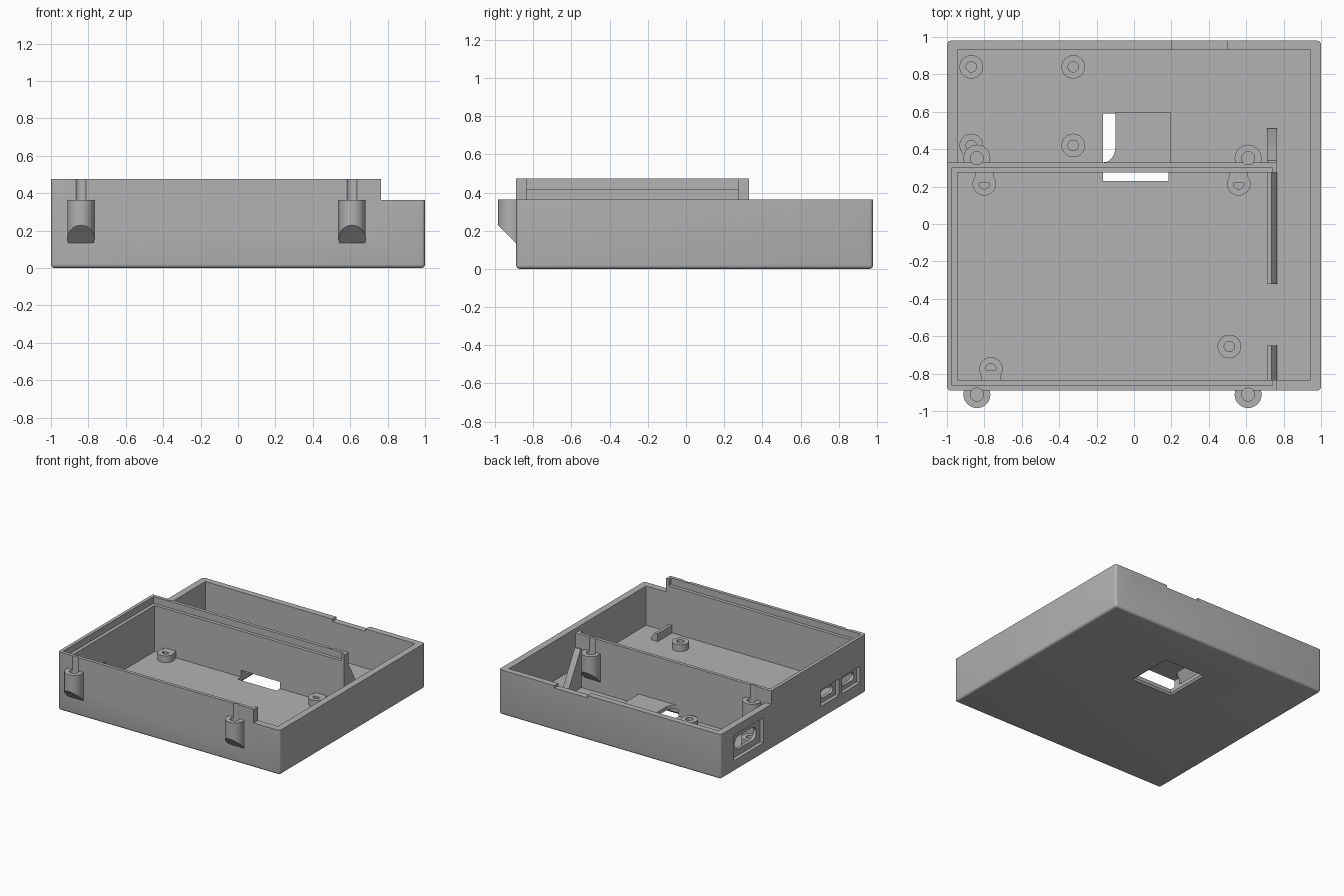
import bpy, bmesh, math
from mathutils import Vector, Matrix

if "Cube" in bpy.data.objects:
    bpy.data.objects.remove(bpy.data.objects["Cube"], do_unlink=True)

grey = bpy.data.materials.new("plain_grey")
grey.use_nodes = True
grey.diffuse_color = (0.45, 0.45, 0.45, 1)
grey.node_tree.nodes["Principled BSDF"].inputs["Base Color"].default_value = (0.45, 0.45, 0.45, 1)


def finish(name, bm):
    bmesh.ops.recalc_face_normals(bm, faces=bm.faces)
    mesh = bpy.data.meshes.new(name)
    bm.to_mesh(mesh)
    bm.free()
    mesh.materials.append(grey)
    ob = bpy.data.objects.new(name, mesh)
    bpy.context.collection.objects.link(ob)
    return ob


def add_box(bm, x0, x1, y0, y1, z0, z1):
    m = Matrix.Translation(((x0 + x1) / 2, (y0 + y1) / 2, (z0 + z1) / 2))
    m = m @ Matrix.Diagonal((x1 - x0, y1 - y0, z1 - z0, 1))
    bmesh.ops.create_cube(bm, size=1, matrix=m)


def box(name, *size):
    bm = bmesh.new()
    add_box(bm, *size)
    return finish(name, bm)


def cylinder_mesh(x, y, r, z0, z1):
    bm = bmesh.new()
    bmesh.ops.create_cone(bm, cap_ends=True, segments=32, radius1=r, radius2=r, depth=z1 - z0,
                          matrix=Matrix.Translation((x, y, (z0 + z1) / 2)))
    return bm


def prism(name, points, axis, a, b):
    """Extrude a flat outline along x or y from a to b."""
    bm = bmesh.new()
    place = (lambda p: (a, *p)) if axis == "x" else (lambda p: (p[0], a, p[1]))
    face = bm.faces.new([bm.verts.new(place(p)) for p in points])
    out = bmesh.ops.extrude_face_region(bm, geom=[face])
    step = Vector((b - a, 0, 0)) if axis == "x" else Vector((0, b - a, 0))
    bmesh.ops.translate(bm, vec=step, verts=[v for v in out["geom"] if isinstance(v, bmesh.types.BMVert)])
    return finish(name, bm)


def cut(ob, cutter):
    cutter.hide_render = True
    mod = ob.modifiers.new("cut", "BOOLEAN")
    mod.operation = "DIFFERENCE"
    mod.solver = "EXACT"
    mod.object = cutter
    bpy.context.view_layer.objects.active = ob
    bpy.ops.object.modifier_apply(modifier=mod.name)
    bpy.data.objects.remove(cutter, do_unlink=True)


def pill(y0, y1, z0, z1):
    """Rounded slot cutter through the port wall."""
    r = (z1 - z0) / 2
    pts = []
    for cy, start in ((y1 - r, -90), (y0 + r, 90)):
        for i in range(9):
            t = math.radians(start + i * 22.5)
            pts.append((cy + r * math.cos(t), z0 + r + r * math.sin(t)))
    return prism("slot_cutter", pts, "x", -1.1, -0.9)


LEFT, RIGHT, FRONT, BACK = -1, 1, -0.89, 0.98
FLOOR, RIM, TOP, END = 0.045, 0.365, 0.475, 0.765

# Case body with rounded corners and bottom edge
bm = bmesh.new()
add_box(bm, LEFT, RIGHT, FRONT, BACK, 0, TOP)
edges = [e for e in bm.edges if min(v.co.z for v in e.verts) < 0.01]
bmesh.ops.bevel(bm, geom=edges, offset=0.02, segments=4, profile=0.5, affect="EDGES")
case = finish("case_body", bm)

# Lower rim around the raised compartment, cavities and lid rebate
for size in (
    (END, 1.1, -1, 1.1, RIM, 0.6),
    (-1.1, 1.1, 0.33, 1.1, RIM, 0.6),
    (-0.945, 0.945, 0.33, 0.93, FLOOR, 0.7),
    (-0.945, 0.945, -0.835, 0.275, FLOOR, 0.7),
    (END, 0.945, 0.2, 0.4, FLOOR, 0.7),
    (-0.9725, 0.74, -0.8625, 0.3025, 0.42, 0.7),
    (0.2, 0.5, 0.9, 1.1, 0.345, 0.7),
):
    cut(case, box("cavity_cutter", *size))

# Cable opening, flared at the underside
cut(case, box("cable_cutter", -0.165, 0.185, 0.23, 0.59, -0.1, 0.1))
bm = bmesh.new()
add_box(bm, -0.165, 0.185, 0.23, 0.59, -0.01, 0.015)
for v in bm.verts:
    if v.co.z < 0:
        v.co.x += 0.02 if v.co.x > 0 else -0.02
        v.co.y += 0.02 if v.co.y > 0.4 else -0.02
cut(case, finish("flare_cutter", bm))

# Raised cable cover behind the divider
box("cable_cover", -0.1, 0.195, 0.325, 0.6, 0.1, 0.13)
box("cable_cover_side", 0.18, 0.195, 0.325, 0.6, 0.03, 0.1)
box("cable_cover_back", -0.1, 0.195, 0.585, 0.6, 0.03, 0.1)
bm = bmesh.new()
flare = [(-0.1, 0.33), (-0.1, 0.41)]
for i in range(1, 7):
    t = math.radians(i * 15)
    flare.append((-0.16 + 0.06 * math.cos(t), 0.41 - 0.08 * math.sin(t)))
face = bm.faces.new([bm.verts.new((x, y, 0.1)) for x, y in flare])
out = bmesh.ops.extrude_face_region(bm, geom=[face])
bmesh.ops.translate(bm, vec=(0, 0, 0.03), verts=[v for v in out["geom"] if isinstance(v, bmesh.types.BMVert)])
finish("cable_cover_flare", bm)

# Port recesses and slots in the side wall
for y0, y1, z0, z1, edge in (
    (0.43, 0.81, 0.09, 0.295, 0.05),
    (-0.54, -0.31, 0.105, 0.24, 0.035),
    (-0.81, -0.58, 0.105, 0.24, 0.035),
):
    cut(case, box("recess_cutter", -1.1, -0.97, y0, y1, z0, z1))
    cut(case, pill(y0 + edge, y1 - edge, z0 + edge, z1 - edge))

# Screw bosses with sloped undersides, and their grooves in the walls
for wall, s in ((FRONT, -1), (0.33, 1)):
    for side, x in (("right", -0.84), ("left", 0.61)):
        y = wall + s * 0.022
        cut(case, finish("groove_cutter", cylinder_mesh(x, y, 0.035, 0.2, 0.7)))
        bm = cylinder_mesh(x, y, 0.072, 0.06, RIM)
        res = bmesh.ops.bisect_plane(bm, geom=bm.verts[:] + bm.edges[:] + bm.faces[:],
                                     plane_co=(x, wall, 0.135), plane_no=(0, s, -1), clear_outer=True)
        rim = [g for g in res["geom_cut"] if isinstance(g, bmesh.types.BMEdge)]
        bmesh.ops.holes_fill(bm, edges=rim)
        boss = finish(f"{'front' if s < 0 else 'divider'}_screw_boss_{side}", bm)
        cut(boss, finish("screw_cutter", cylinder_mesh(x, y, 0.035, 0.24, 0.7)))

# Circuit board standoffs
for i, (x, y) in enumerate((
    (-0.87, 0.84), (-0.325, 0.84), (-0.87, 0.42), (-0.325, 0.42),
    (-0.8, 0.215), (0.56, 0.215), (0.51, -0.655), (-0.765, -0.775),
)):
    post = finish(f"standoff_{i + 1}", cylinder_mesh(x, y, 0.063, 0.03, 0.1))
    cut(post, finish("hole_cutter", cylinder_mesh(x, y, 0.028, 0.05, 0.2)))

# Webs tying the standoffs to nearby walls
box("standoff_web_right", -0.85, -0.75, 0.22, 0.28, 0.03, 0.1)
box("standoff_web_left", 0.51, 0.61, 0.22, 0.28, 0.03, 0.1)
box("standoff_web_front", -0.815, -0.715, -0.84, -0.78, 0.03, 0.1)

# Sloped brace at the end of the divider
prism("divider_brace", [(0.32, 0.03), (0.51, 0.03), (0.51, 0.06), (0.34, 0.36), (0.32, 0.36)],
      "x", 0.712, END)

# Low floor ribs
for name, y0, y1 in (("long_rib", -0.32, 0.28), ("short_rib", -0.84, -0.65)):
    prism(name, [(0.71, 0.03), (END, 0.03), (END, 0.07), (0.735, 0.11), (0.71, 0.11)], "y", y0, y1)

# Smooth curved faces, keep edges sharp
bpy.ops.object.select_all(action="DESELECT")
for ob in bpy.context.collection.objects:
    if ob.type == "MESH":
        ob.select_set(True)
        bpy.context.view_layer.objects.active = ob
bpy.ops.object.shade_smooth_by_angle(angle=math.radians(30))
